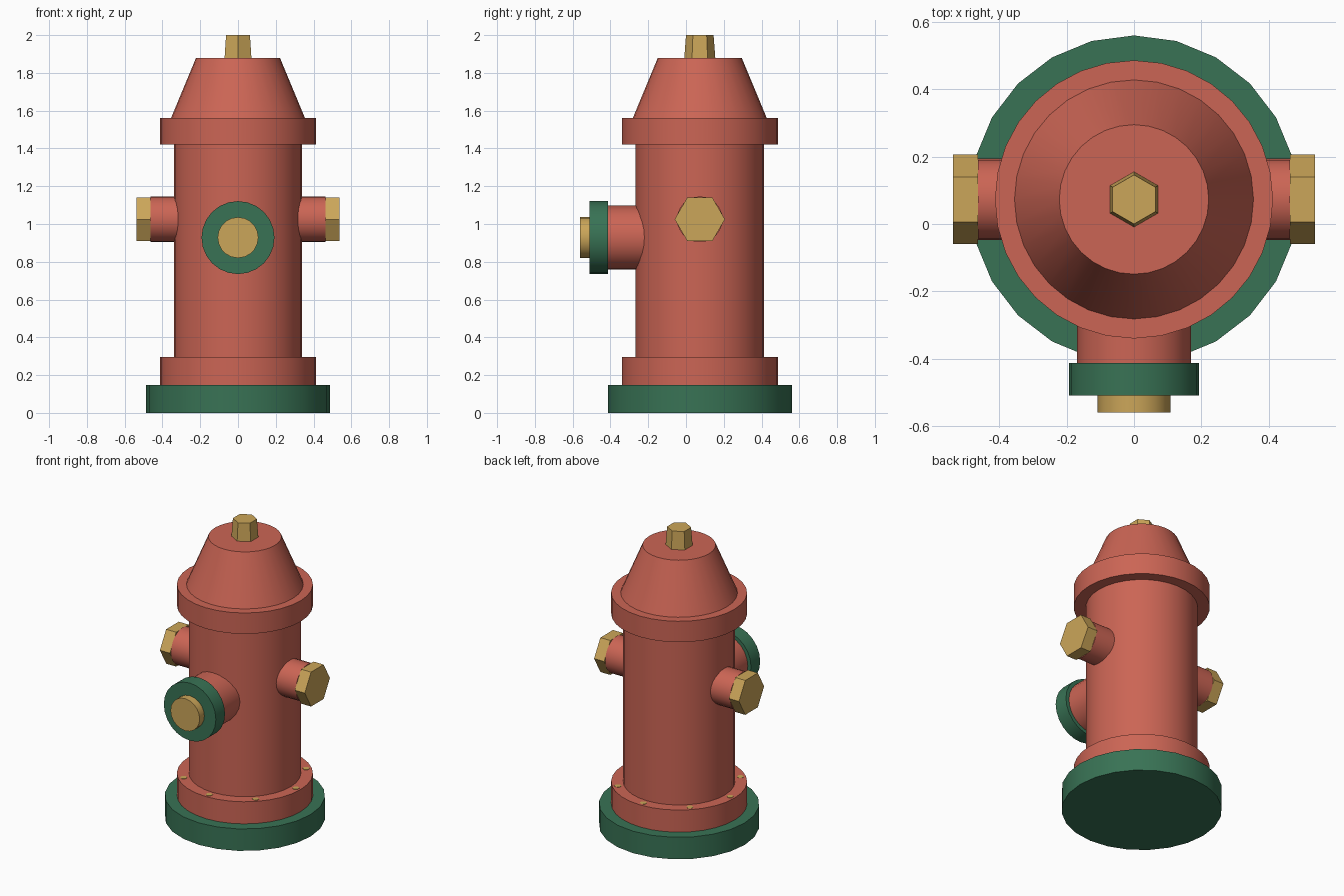
import bpy, math
from mathutils import Vector, Matrix

if "Cube" in bpy.data.objects:
    bpy.data.objects.remove(bpy.data.objects["Cube"])

CY = 0.073  # y position of the hydrant's vertical axis


def material(name, rgb):
    m = bpy.data.materials.new(name)
    m.diffuse_color = (*rgb, 1)
    m.use_nodes = True
    m.node_tree.nodes["Principled BSDF"].inputs["Base Color"].default_value = m.diffuse_color
    return m


RED = material("red_paint", (0.60, 0.13, 0.09))
GREEN = material("green_paint", (0.04, 0.17, 0.09))
BRASS = material("brass", (0.60, 0.38, 0.10))


def frustum(name, start, end, r1, r2, sides, mat, spin=0.0):
    """Capped cylinder or cone running from start to end."""
    start, end = Vector(start), Vector(end)
    axis = end - start
    bpy.ops.mesh.primitive_cone_add(vertices=sides, radius1=r1, radius2=r2, depth=axis.length)
    ob = bpy.context.object
    ob.name = ob.data.name = name
    turn = axis.to_track_quat('Z', 'Y').to_matrix().to_4x4()
    ob.data.transform(turn @ Matrix.Rotation(spin, 4, 'Z'))
    ob.location = (start + end) / 2
    ob.data.materials.append(mat)
    bpy.ops.object.shade_smooth_by_angle(angle=math.radians(35))
    return ob


# Upright stack: name, bottom z, top z, bottom radius, top radius, sides, colour
stack = [
    ("base", 0.0, 0.147, 0.487, 0.487, 24, GREEN),
    ("lower_flange", 0.147, 0.295, 0.413, 0.413, 32, RED),
    ("barrel", 0.295, 1.42, 0.34, 0.34, 32, RED),
    ("collar", 1.42, 1.56, 0.413, 0.413, 32, RED),
    ("bonnet", 1.56, 1.88, 0.355, 0.222, 32, RED),
    ("top_nut", 1.88, 2.0, 0.082, 0.073, 6, BRASS),
]
for name, z1, z2, r1, r2, sides, mat in stack:
    frustum(name, (0, CY, z1), (0, CY, z2), r1, r2, sides, mat)

# Side outlets with hexagonal caps, corners pointing front and back
for side, s in (("right", 1), ("left", -1)):
    frustum(f"{side}_outlet", (s * 0.25, CY, 1.025), (s * 0.463, CY, 1.025),
            0.121, 0.121, 24, RED)
    cap = frustum(f"{side}_outlet_cap", (s * 0.463, CY, 1.025), (s * 0.537, CY, 1.025),
                  0.133, 0.133, 6, BRASS)
    # put a corner exactly on the y axis whatever the tracking roll was
    v = cap.data.vertices[0].co
    cap.data.transform(Matrix.Rotation(-math.atan2(v.z, v.y), 4, 'X'))

# Front outlet with its cap and brass centre
for name, y1, y2, r, sides, mat in [
    ("front_outlet", -0.17, -0.413, 0.169, 24, RED),
    ("front_outlet_cap", -0.413, -0.51, 0.193, 24, GREEN),
    ("front_cap_centre", -0.51, -0.56, 0.108, 20, BRASS),
]:
    frustum(name, (0, y1, 0.928), (0, y2, 0.928), r, r, sides, mat)

# Flush bolt heads around the lower flange
for i in range(8):
    a = i * math.pi / 4
    x, y = 0.378 * math.cos(a), CY + 0.378 * math.sin(a)
    frustum(f"flange_bolt_{i + 1}", (x, y, 0.25), (x, y, 0.297), 0.022, 0.022, 6, BRASS)
